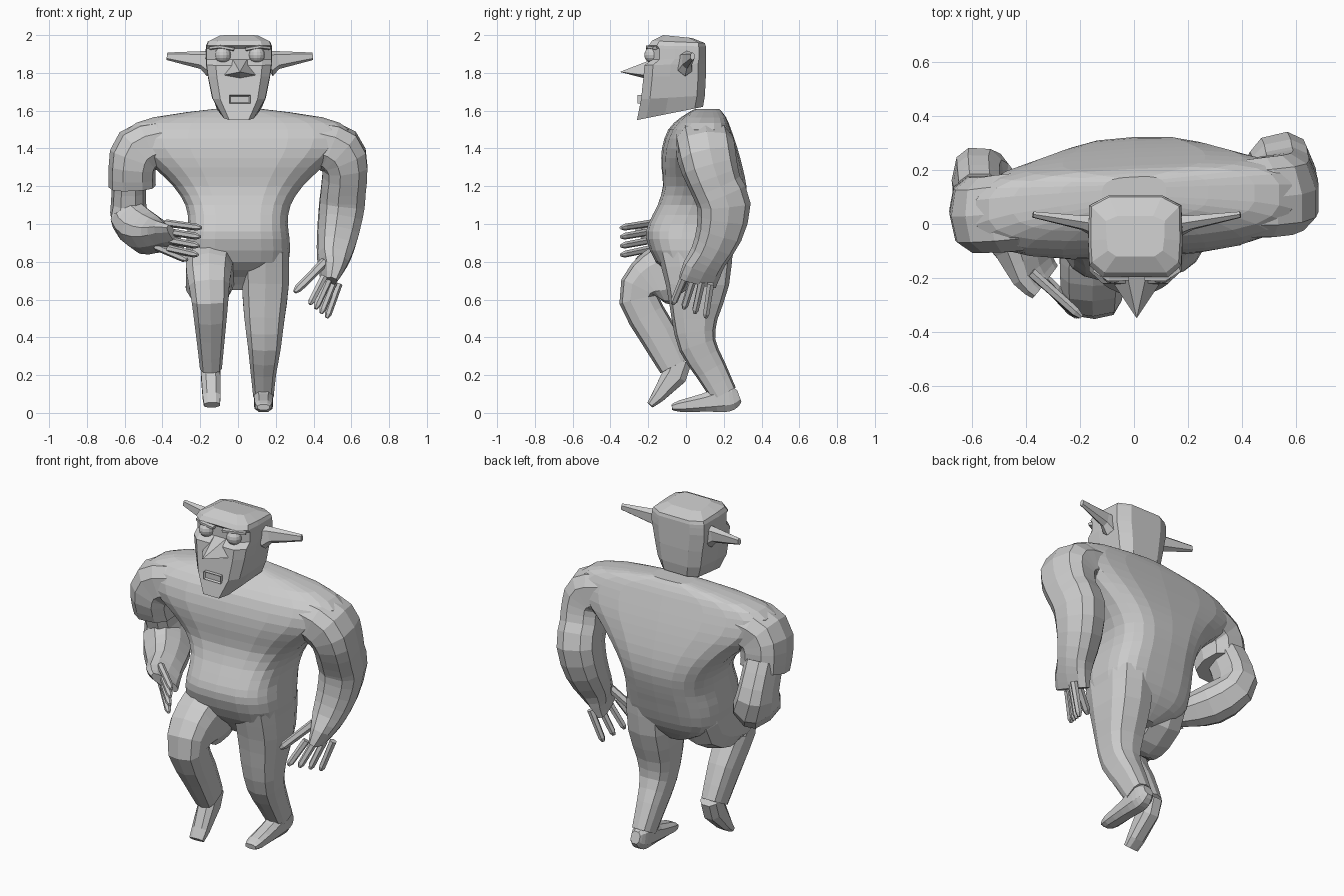
import bpy, bmesh, math
from mathutils import Vector


def make_mesh(name, bm):
    bmesh.ops.recalc_face_normals(bm, faces=bm.faces[:])
    me = bpy.data.meshes.new(name)
    bm.to_mesh(me)
    bm.free()
    ob = bpy.data.objects.new(name, me)
    bpy.context.collection.objects.link(ob)
    return ob


def skin(name, rings):
    """Bridge equal-sized point rings and cap both ends."""
    bm = bmesh.new()
    vs = [[bm.verts.new(p) for p in r] for r in rings]
    n = len(rings[0])
    for a, b in zip(vs, vs[1:]):
        for i in range(n):
            j = (i + 1) % n
            bm.faces.new((a[i], a[j], b[j], b[i]))
    bm.faces.new(vs[0])
    bm.faces.new(vs[-1])
    return make_mesh(name, bm)


def refine(path):
    """Insert one spline midpoint between neighbouring path entries."""
    out = []
    for i in range(len(path) - 1):
        p0, p1, p2, p3 = (path[min(max(k, 0), len(path) - 1)] for k in range(i - 1, i + 3))
        out += [p1, tuple((9 * (b + c) - a - d) / 16 for a, b, c, d in zip(p0, p1, p2, p3))]
    return out + [path[-1]]


def unit_ring(n, power):
    pts = []
    for i in range(n):
        a = 2 * math.pi * (i + 0.5) / n
        c, s = math.cos(a), math.sin(a)
        pts.append((math.copysign(abs(c) ** power, c), math.copysign(abs(s) ** power, s)))
    return pts


def limb(name, path, ref, n=8, power=0.75):
    """Tube along (x, y, z, half_u, half_v); u starts near ref and is carried along."""
    if len(path) > 4:
        path = refine(path)
    pts = [Vector(p[:3]) for p in path]
    u = Vector(ref)
    rings = []
    for i, p in enumerate(path):
        t = (pts[min(i + 1, len(pts) - 1)] - pts[max(i - 1, 0)]).normalized()
        u = (u - t * u.dot(t)).normalized()
        v = t.cross(u)
        rings.append([pts[i] + u * p[3] * a + v * p[4] * b for a, b in unit_ring(n, power)])
    return skin(name, rings)


def finger(name, a, b, r=0.016):
    a, b = Vector(a), Vector(b)
    m = a.lerp(b, 0.88)
    limb(name, [(*a, r, r), (*m, r * 0.9, r * 0.9), (*b, r * 0.45, r * 0.45)], (0.3, 0.5, 0.8), 6, 1)


# Torso: (z, half width, front y, back y), slightly twisted at the shoulders
torso = [(0.65, .06, -.01, .12), (0.72, .2, -.07, .19), (0.80, .27, -.16, .235),
         (0.92, .275, -.21, .275), (1.0, .265, -.20, .30), (1.1, .28, -.15, .322),
         (1.2, .345, -.12, .318), (1.3, .45, -.125, .295), (1.4, .57, -.12, .265),
         (1.5, .59, -.085, .23), (1.565, .45, -.02, .205), (1.61, .12, .05, .175)]
skin("torso", [[(hx * a, (yf + yb) / 2 + (yb - yf) / 2 * b + .05 * a * hx, z)
                for a, b in unit_ring(22, .64)] for z, hx, yf, yb in refine(torso)])

# Legs and feet
X, Y = (1, 0, 0), (0, 1, 0)
limb("left_leg", [(.145, .05, .86, .128, .2), (.145, .06, .68, .128, .168), (.14, .045, .5, .11, .122),
                  (.14, .06, .36, .09, .1), (.135, .13, .23, .07, .085), (.135, .2, .1, .056, .072)],
     X, 10, .65)
limb("left_foot", [(.135, .282, .09, .03, .035), (.135, .25, .08, .046, .065), (.135, .2, .075, .053, .075),
                   (.135, .1, .055, .052, .052), (.135, -.03, .036, .048, .033),
                   (.135, -.075, .03, .035, .015)], X)
limb("right_leg", [(-.145, .04, .88, .125, .14), (-.145, -.01, .78, .132, .175), (-.152, -.12, .73, .128, .165),
                   (-.155, -.205, .69, .12, .13), (-.15, -.25, .6, .1, .105), (-.147, -.15, .42, .078, .1),
                   (-.145, -.06, .25, .06, .085)], X, 10, .65)
limb("right_foot", [(-.145, -.03, .28, .055, .065), (-.145, -.06, .2, .054, .07),
                    (-.14, -.15, .085, .05, .037), (-.138, -.19, .042, .045, .02)], X)

# Left arm hanging, hand beside the thigh
limb("left_arm", [(.25, .09, 1.46, .12, .09), (.42, .095, 1.43, .15, .12), (.53, .105, 1.385, .155, .14),
                  (.565, .125, 1.3, .148, .122), (.56, .16, 1.2, .135, .12), (.55, .20, 1.1, .14, .12),
                  (.53, .175, .95, .12, .11), (.51, .12, .83, .098, .09), (.5, .085, .76, .105, .062),
                  (.48, .06, .69, .105, .035)], Y, 10)
for i in range(4):
    finger(f"left_finger_{i}", (.455 + .026 * i, -.01 + .047 * i, .72 - .012 * i),
           (.38 + .03 * i, -.07 + .058 * i, .575 - .024 * i), .021)
finger("left_thumb", (.46, .05, .8), (.3, -.03, .64), .024)

# Right arm: stepped sleeve-like shoulder, bent elbow, hand in front of the belly
limb("right_shoulder", [(-.25, .06, 1.46, .12, .09), (-.42, .045, 1.43, .15, .12),
                        (-.53, .035, 1.385, .145, .14), (-.56, .04, 1.3, .145, .125),
                        (-.56, .06, 1.2, .125, .125)], Y, 10)
limb("right_arm", [(-.575, .09, 1.25, .11, .09), (-.58, .145, 1.12, .12, .092), (-.57, .15, 1.03, .135, .105),
                   (-.505, .055, .965, .125, .112), (-.43, -.07, .945, .1, .085),
                   (-.375, -.17, .935, .105, .045), (-.33, -.215, .93, .095, .024)], Y, 10)
for i in range(4):
    finger(f"right_finger_{i}", (-.38 + .005 * i, -.18, 1.005 - .045 * i),
           (-.195 - .006 * i, -.345, .98 - .048 * i), .02)
finger("right_thumb", (-.43, -.11, .88), (-.27, -.26, .81), .022)

# Head: (front z, back z, front half width, back half width, front y, back y)
half = [(.6, 1), (1, .75), (1, -.15), (.96, -.72), (.68, -1)]
outline = half + [(-a, b) for a, b in reversed(half)]
head = [(1.55, 1.62, .075, .125, -.26, .09), (1.66, 1.68, .145, .14, -.238, .1),
        (1.78, 1.78, .172, .155, -.225, .105), (1.84, 1.85, .18, .168, -.22, .105),
        (1.87, 1.88, .18, .17, -.18, .105), (1.93, 1.92, .18, .17, -.18, .105),
        (1.945, 1.94, .178, .17, -.197, .105), (1.97, 1.958, .168, .162, -.18, .1),
        (2.0, 1.985, .105, .11, -.12, .03)]
rings = []
for zf, zb, hf, hb, yf, yb in head:
    ring = []
    for a, b in outline:
        k = (b + 1) / 2
        ring.append((.005 + a * (hf + (hb - hf) * k), yf + (yb - yf) * k, zf + (zb - zf) * k))
    rings.append(ring)
skin("head", rings)

# Ears, eyes and brows on both sides
for s, name in ((-1, "right"), (1, "left")):
    limb(name + "_ear", [(.01 + s * .15, -.005, 1.85, .042, .072), (.01 + s * .2, .005, 1.868, .028, .048),
                         (.01 + s * .385, .035, 1.888, .012, .02)], Y, 6)
    bm = bmesh.new()
    bmesh.ops.create_uvsphere(bm, u_segments=14, v_segments=8, radius=.043)
    bmesh.ops.translate(bm, verts=bm.verts, vec=(.01 + s * .09, -.178, 1.895))
    make_mesh(name + "_eye", bm)
    limb(name + "_brow", [(.01 + s * .03, -.19, 1.925, .022, .01), (.01 + s * .1, -.188, 1.938, .028, .01),
                          (.01 + s * .155, -.16, 1.932, .02, .01)], Y, 6)

# Pointed nose
bm = bmesh.new()
top1, top2, tip, low, lf, rt = [bm.verts.new(p) for p in (
    (-.03, -.17, 1.875), (.05, -.17, 1.875), (.01, -.35, 1.805), (.01, -.215, 1.77),
    (-.09, -.2, 1.785), (.11, -.2, 1.785))]
for f in ((top1, top2, tip), (top1, tip, lf), (top2, rt, tip), (lf, tip, low), (rt, low, tip),
          (top1, lf, low), (top1, low, top2), (top2, low, rt)):
    bm.faces.new(f)
make_mesh("nose", bm)

# Mouth: block with a recessed opening
bm = bmesh.new()
bmesh.ops.create_cube(bm, size=1)
for v in bm.verts:
    v.co = Vector((.01 + v.co.x * .11, -.232 + v.co.y * .05, 1.66 + v.co.z * .045))
front = min(bm.faces, key=lambda f: f.calc_center_median().y)
bmesh.ops.inset_region(bm, faces=[front], thickness=.009)
bmesh.ops.translate(bm, verts=front.verts[:], vec=(0, .01, 0))
make_mesh("mouth", bm)
